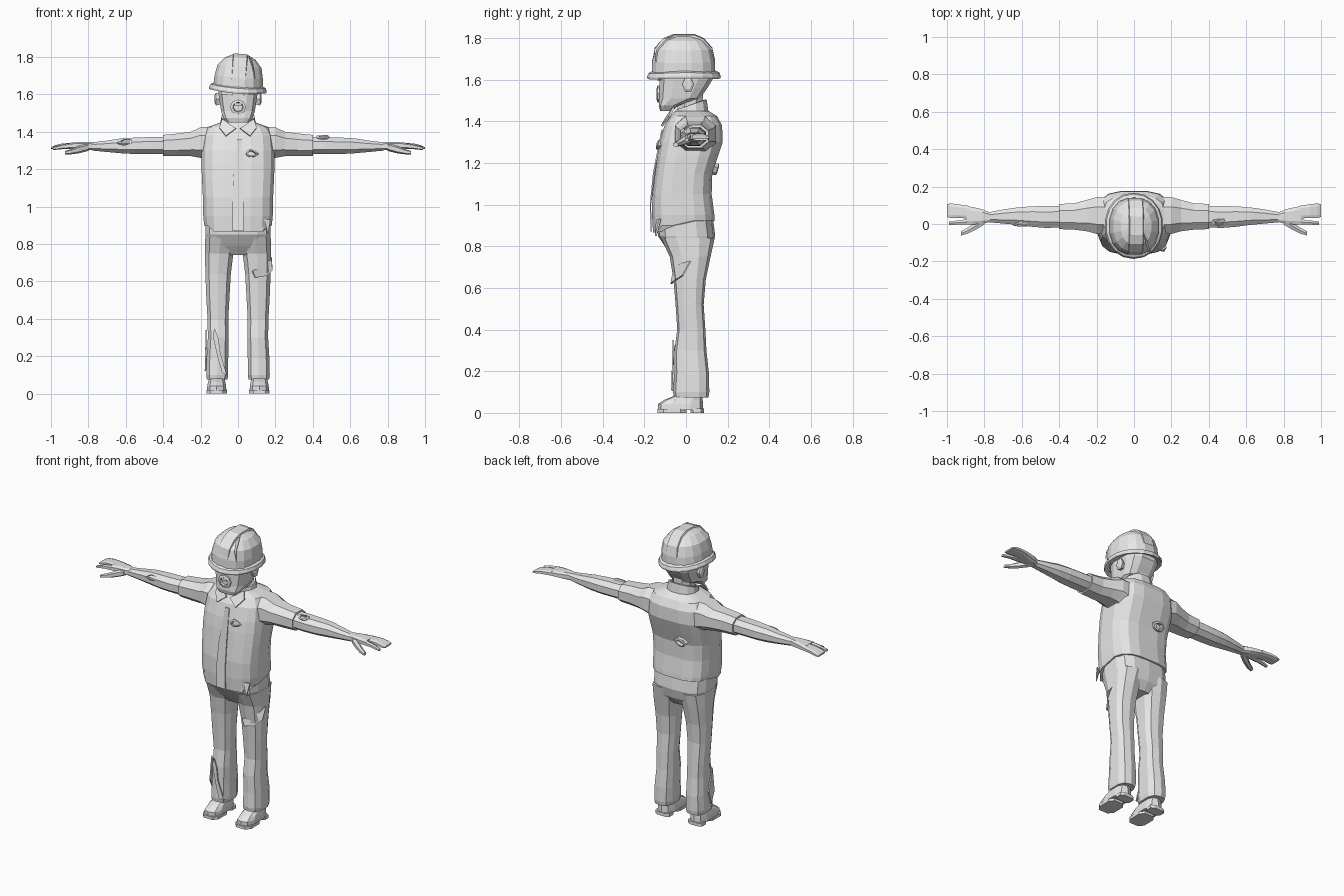
import bpy, bmesh, math, random
from mathutils import Vector, Matrix

random.seed(4)
grey = bpy.data.materials.new("plain_grey")
grey.diffuse_color = (0.8, 0.8, 0.8, 1)


def finish(name, bm, mirror=False):
    bmesh.ops.recalc_face_normals(bm, faces=bm.faces)
    me = bpy.data.meshes.new(name)
    bm.to_mesh(me)
    bm.free()
    me.materials.append(grey)
    ob = bpy.data.objects.new(name, me)
    bpy.context.collection.objects.link(ob)
    if mirror:
        ob.modifiers.new("mirror", 'MIRROR')
    return ob


def loft(name, rings, mirror=False, cap=True, closed=False):
    """Skin a list of equal-length point rings."""
    bm = bmesh.new()
    vs = [[bm.verts.new(p) for p in r] for r in rings]
    pairs = list(zip(vs, vs[1:])) + ([(vs[-1], vs[0])] if closed else [])
    n = len(rings[0])
    for a, b in pairs:
        for i in range(n):
            j = (i + 1) % n
            bm.faces.new((a[i], a[j], b[j], b[i]))
    if cap and not closed:
        bm.faces.new(vs[0])
        bm.faces.new(vs[-1])
    return finish(name, bm, mirror)


def oval(n, p, turn=0.0):
    """Unit rounded-box outline."""
    pts = []
    for i in range(n):
        a = 2 * math.pi * (i + turn) / n
        c, s = math.cos(a), math.sin(a)
        pts.append((math.copysign(abs(c) ** p, c), math.copysign(abs(s) ** p, s)))
    return pts


def zring(z, x0, x1, y0, y1, n=12, p=0.7, turn=0.5):
    """Horizontal section between x0..x1 and y0..y1."""
    return [((x0 + x1) / 2 + u * (x1 - x0) / 2, (y0 + y1) / 2 + v * (y1 - y0) / 2, z)
            for u, v in oval(n, p, turn)]


def xring(x, y0, y1, z0, z1, n=8, p=0.85):
    """Upright section across an arm."""
    return [(x, (y0 + y1) / 2 + u * (y1 - y0) / 2, (z0 + z1) / 2 + v * (z1 - z0) / 2)
            for u, v in oval(n, p, 0.5)]


def rim(name, loc, direction, rx, rz, n=8, jag=0.0, depth=0.02):
    """Raised ring with a sunken middle, facing the given direction."""
    shape = [1 + random.uniform(-jag, jag) for _ in range(n)]
    m = Matrix.Translation(loc) @ Vector(direction).to_track_quat('Z', 'Y').to_matrix().to_4x4()
    rings = []
    for k, h in ((1.0, -depth), (1.0, 0.004), (0.66, 0.008), (0.55, -depth * 0.6)):
        rings.append([m @ Vector((rx * k * f * math.cos(2 * math.pi * i / n),
                                  rz * k * f * math.sin(2 * math.pi * i / n), h))
                      for i, f in enumerate(shape)])
    return loft(name, rings)


def plate(name, pts, off, mirror=False):
    """Thin flap: an outline pushed along a small offset."""
    a = [Vector(p) for p in pts]
    return loft(name, [a, [p + Vector(off) for p in a]], mirror)


# --- shirt body with ragged hem
body = [(0.88, .183, -.16, .14), (0.95, .188, -.165, .138), (1.05, .19, -.163, .125),
        (1.15, .195, -.15, .128), (1.23, .198, -.14, .155), (1.30, .198, -.128, .178),
        (1.38, .19, -.105, .175), (1.425, .165, -.075, .15), (1.45, .095, -.055, .11)]
rings = [zring(z, -w, w, a, b, 16, 0.62) for z, w, a, b in body]
rings[0] = [(x, y, 0.925 if y > 0 else (0.90 if abs(x) > .15 else 0.865)) for x, y, z in rings[0]]
loft("shirt_body", rings)
for i, (x, drop) in enumerate(((.155, .85), (.125, .86))):
    plate(f"torn_hem_{i}", [(x - .015, -.135, .93), (x + .018, -.12, .93), (x + .006, -.14, drop)],
          (0, -.009, 0))

# --- shirt button band and shoulder yoke ridge
plate("button_band", [(-.03, -.164, .87), (.03, -.164, .87), (.03, -.168, 1.0), (.03, -.153, 1.15),
                      (.02, -.112, 1.36), (-.005, -.112, 1.36), (-.025, -.153, 1.15),
                      (-.03, -.168, 1.0)], (0, -.006, 0))

# --- collar: leaning band plus two front points
col = []
for k, h in ((1.0, 0), (0.90, .055), (0.78, .055), (0.85, 0)):
    col.append([(.1 * k * u, .025 + .085 * k * v, 1.425 + h + .025 * v)
                for u, v in oval(12, 0.9, 0.5)])
loft("collar", col, closed=True)
plate("collar_point", [(.012, -.09, 1.415), (.085, -.055, 1.465), (.10, -.075, 1.42),
                       (.065, -.112, 1.375)], (0, -.009, .004), True)

# --- neck and head
loft("neck", [zring(z, -w, w, a, b, 8, 0.85) for z, w, a, b in
              ((1.40, .07, -.05, .10), (1.47, .065, -.045, .085), (1.54, .068, -.04, .085))])
loft("head", [zring(z, -w, w, a, b, 12, 0.6) for z, w, a, b in
              ((1.45, .06, -.125, -.065), (1.475, .08, -.132, -.035), (1.51, .092, -.13, .07),
               (1.56, .10, -.13, .105), (1.60, .106, -.13, .13), (1.68, .108, -.125, .125))])
loft("ear", [[(x, .01 + k * u * .028, 1.575 + k * v * .04) for u, v in oval(6, 1)]
             for x, k in ((.09, .8), (.118, 1), (.125, .6))], True)
rim("mouth", (0, -.133, 1.533), (0, -1, 0), .045, .04, 8, .05, .015)
plate("upper_teeth", [(-.02, -.131, 1.555), (.02, -.131, 1.555), (.017, -.131, 1.538),
                      (-.017, -.131, 1.538)], (0, -.008, 0))
plate("brow", [(.03, -.128, 1.61), (.09, -.118, 1.615), (.09, -.118, 1.60), (.03, -.128, 1.595)],
      (0, -.009, 0), True)

# --- hard hat, tipped to one side
hat = []
hat.append(loft("helmet_shell", [zring(z, -a, a, -.012 - b, -.012 + b, 16, 0.85) for z, a, b in
                ((1.63, .135, .155), (1.69, .132, .153), (1.75, .120, .138), (1.792, .083, .10),
                 (1.81, .045, .055))]))
brim = []
for z, a, b in ((1.652, .132, .152), (1.645, .15, .17), (1.628, .157, .177), (1.618, .155, .175),
                (1.628, .125, .145)):
    brim.append([(x, y, h - .012 * (y / .17) ** 2) for x, y, h in zring(z, -a, a, -.01 - b, -.01 + b, 18, 0.95)])
hat.append(loft("helmet_brim", brim, closed=True))
arch = [(-.163, 1.68), (-.150, 1.752), (-.108, 1.798), (-.06, 1.817), (.04, 1.817), (.085, 1.798),
        (.126, 1.752), (.140, 1.69)]
crest = []
for y, z in arch:
    inn = Vector((0, -.012 - y, 1.66 - z)).normalized() * .02
    crest.append([(-.036, y, z), (.036, y, z), (.044, y + inn.y, z + inn.z), (-.044, y + inn.y, z + inn.z)])
hat.append(loft("helmet_crest", crest))
hat.append(plate("helmet_crack", [(.04, -.05, 1.808), (.06, -.09, 1.794), (.075, -.135, 1.745),
                                  (.085, -.142, 1.69), (.07, -.145, 1.745), (.05, -.108, 1.794)],
                 (.002, -.006, .006)))
tip = Matrix.Translation((0, 0, 1.64)) @ Matrix.Rotation(.075, 4, 'Y') @ Matrix.Translation((0, 0, -1.64))
for ob in hat:
    ob.data.transform(tip)

# --- sleeves, arms and hands
loft("sleeve", [xring(*r) for r in
                ((.13, -.06, .15, 1.23, 1.435), (.20, -.06, .15, 1.255, 1.43), (.25, -.045, .135, 1.265, 1.405),
                 (.32, -.035, .115, 1.265, 1.395), (.40, -.032, .112, 1.268, 1.387))], True)
loft("arm", [xring(*r) for r in
             ((.38, -.022, .10, 1.278, 1.377), (.47, -.025, .10, 1.278, 1.375), (.55, -.018, .098, 1.278, 1.372),
              (.62, -.008, .092, 1.282, 1.368), (.70, .0, .08, 1.29, 1.355), (.78, .008, .064, 1.298, 1.345))], True)
loft("palm", [xring(*r, 8, .6) for r in
              ((.77, .01, .062, 1.30, 1.345), (.81, .0, .08, 1.303, 1.347), (.86, -.005, .092, 1.308, 1.345),
               (.895, -.006, .098, 1.312, 1.342))], True)
loft("fingers", [xring(*r, 8, .6) for r in
                 ((.88, .028, .098, 1.312, 1.342), (.94, .03, .107, 1.312, 1.338), (.98, .03, .112, 1.308, 1.328),
                  (1.0, .036, .108, 1.308, 1.318))], True)
loft("index_finger", [xring(*r, 6, .8) for r in
                      ((.87, -.006, .03, 1.31, 1.342), (.93, -.005, .022, 1.308, 1.335), (.99, -.006, .014, 1.302, 1.318))],
     True)
loft("thumb", [xring(*r, 6, .8) for r in
               ((.80, -.005, .04, 1.298, 1.338), (.85, -.035, .008, 1.285, 1.325), (.89, -.054, -.018, 1.28, 1.308),
                (.925, -.063, -.038, 1.278, 1.298))], True)

# --- trousers: hips and two legs
loft("trouser_hips", [zring(z, -w, w, a, b, 14, 0.65) for z, w, a, b in
                      ((.74, .07, -.055, .09), (.79, .172, -.095, .125), (.85, .178, -.135, .14), (.93, .178, -.14, .13))])
loft("trouser_leg", [zring(z, x0, x1, a, b, 10, 0.72) for z, x0, x1, a, b in
                     ((.075, .055, .168, -.058, .108), (.10, .05, .172, -.062, .112), (.19, .05, .17, -.056, .11),
                      (.30, .05, .163, -.056, .098), (.40, .05, .165, -.042, .093), (.52, .043, .172, -.05, .085),
                      (.64, .036, .177, -.06, .095), (.75, .022, .179, -.078, .118), (.84, .005, .178, -.12, .138))], True)

# --- shoes
loft("shoe_upper", [zring(z, x0, x1, a, b, 10, 0.7) for z, x0, x1, a, b in
                    ((.015, .06, .168, -.135, .083), (.042, .062, .166, -.135, .082), (.062, .066, .162, -.105, .08),
                     (.08, .07, .158, -.06, .08), (.12, .075, .152, -.04, .075))], True)
loft("sole_front", [zring(z, .057, .171, -.141, .005, 8, 0.6) for z in (0, .018)], True)
loft("sole_heel", [zring(z, .062, .166, .02, .087, 8, 0.6) for z in (0, .02)], True)

# --- tears and flaps in the clothes
rim("chest_tear", (.07, -.134, 1.283), (.1, -1, .2), .036, .026, 7, .35)
rim("back_tear", (-.06, .145, 1.165), (0, 1, -.3), .036, .028, 7, .3)
rim("left_arm_wound", (-.6, .0, 1.345), (0, -.7, .7), .05, .016, 7, .25)
rim("right_arm_wound", (.46, .01, 1.37), (0, -.45, .9), .035, .022, 7, .3)
plate("thigh_flap", [(.075, -.06, .655), (.175, -.025, .715), (.178, .03, .73), (.18, -.01, .66),
                     (.15, -.058, .63), (.09, -.065, .62)], (.004, -.009, 0))
plate("shin_flap", [(-.125, -.057, .35), (-.105, -.058, .30), (-.095, -.06, .22), (-.06, -.05, .10),
                    (-.085, -.063, .11), (-.11, -.06, .20), (-.135, -.056, .31)], (0, -.008, 0))
plate("side_flap", [(-.165, -.02, .34), (-.168, .02, .20), (-.17, .0, .12), (-.168, -.035, .19)], (-.008, 0, 0))
